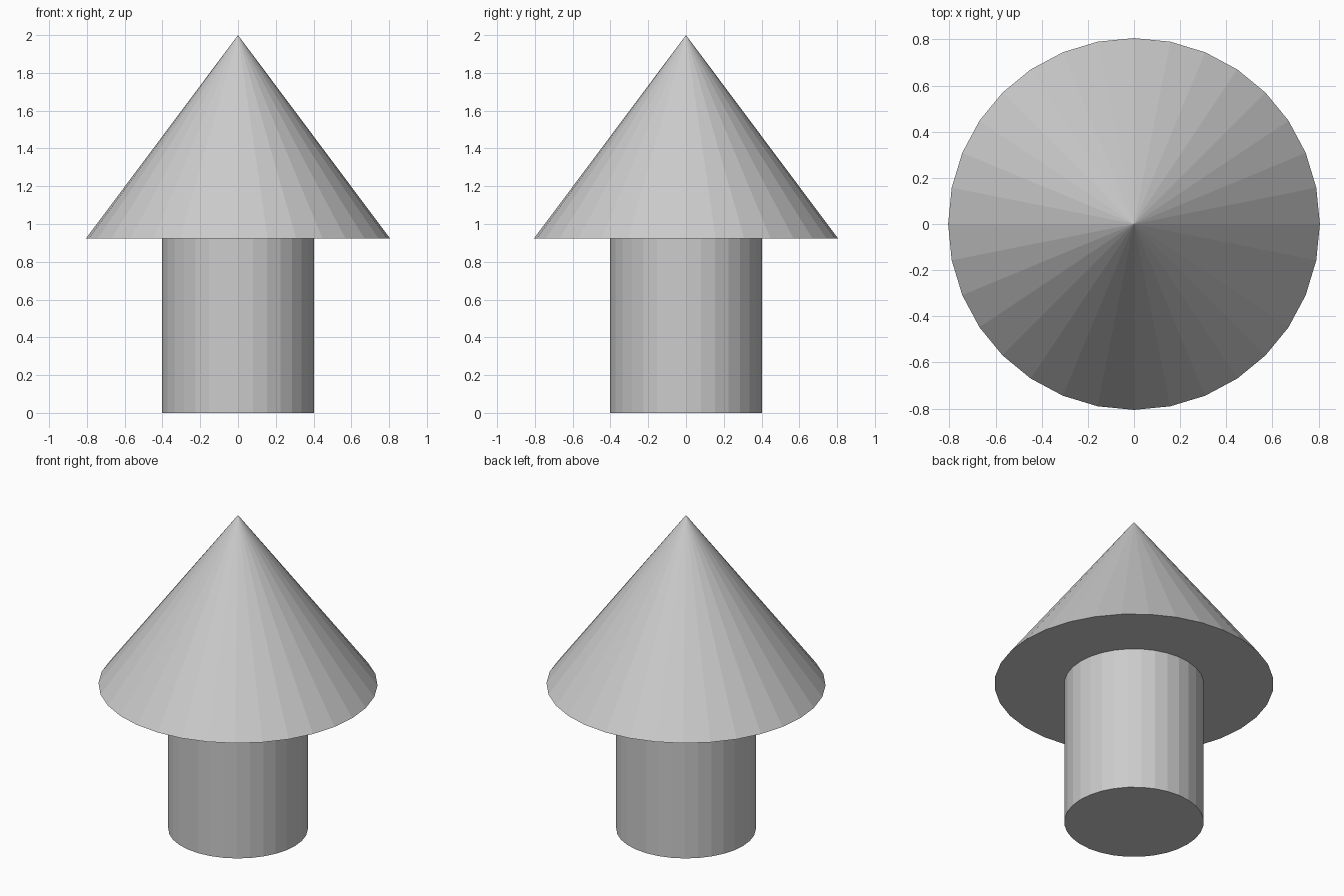
import bpy

if "Cube" in bpy.data.objects:
    bpy.data.objects.remove(bpy.data.objects["Cube"])

SIDES = 32
STEM_R, CAP_R = 0.403, 0.806
JOIN_Z, TOP_Z = 0.922, 2.0

# Cylindrical stem standing on the ground
bpy.ops.mesh.primitive_cylinder_add(
    vertices=SIDES, radius=STEM_R, depth=JOIN_Z, location=(0, 0, JOIN_Z / 2))
bpy.context.object.name = "stem"

# Wide conical cap resting on the stem
bpy.ops.mesh.primitive_cone_add(
    vertices=SIDES, radius1=CAP_R, radius2=0, depth=TOP_Z - JOIN_Z,
    location=(0, 0, (JOIN_Z + TOP_Z) / 2))
bpy.context.object.name = "cone_cap"
